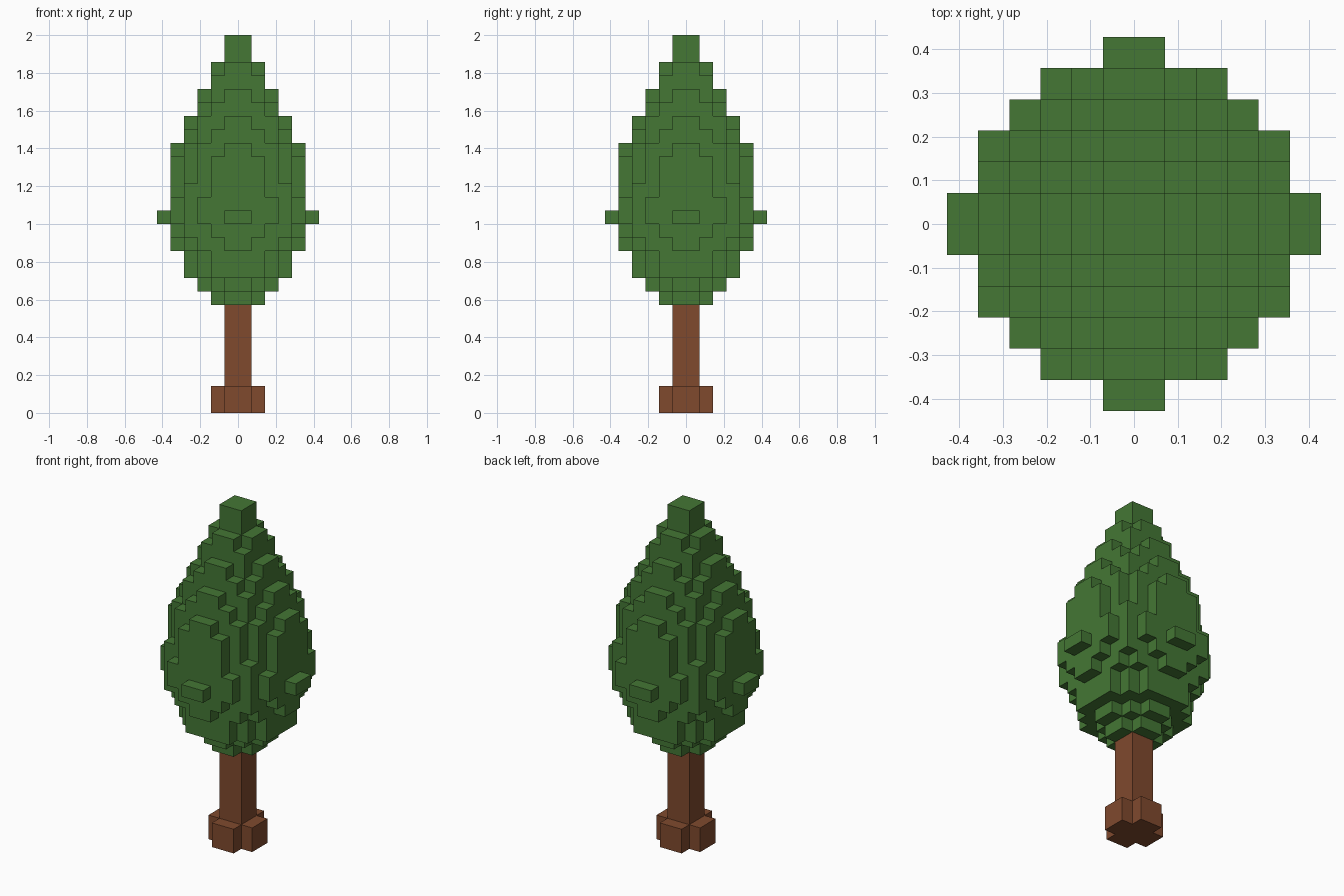
import bpy, bmesh, math
from mathutils import Vector

cube = bpy.data.objects.get("Cube")
if cube:
    bpy.data.objects.remove(cube, do_unlink=True)

U = 2 / 28  # edge length of one block


def material(name, rgb):
    m = bpy.data.materials.new(name)
    m.use_nodes = True
    m.diffuse_color = (*rgb, 1)
    bsdf = next(n for n in m.node_tree.nodes if n.type == 'BSDF_PRINCIPLED')
    bsdf.inputs["Base Color"].default_value = (*rgb, 1)
    bsdf.inputs["Roughness"].default_value = 0.9
    return m


def block_discs(layers):
    """Blocks of stacked discs, given as (first layer, layer count, radius)."""
    return {(x, y, z)
            for start, count, radius in layers
            for z in range(start, start + count)
            for x in range(-7, 7) for y in range(-7, 7)
            if math.hypot(x + 0.5, y + 0.5) < radius}


def build_blocks(name, blocks, mat):
    """Make the outer shell of a set of blocks and merge its flat areas."""
    bm = bmesh.new()
    verts = {}

    def vert(p):
        key = tuple(round(c) for c in p)
        if key not in verts:
            verts[key] = bm.verts.new(Vector(key) * U)
        return verts[key]

    for block in blocks:
        for axis in range(3):
            for side in (0, 1):
                step = Vector((0, 0, 0))
                step[axis] = 2 * side - 1
                if tuple(round(b + s) for b, s in zip(block, step)) in blocks:
                    continue
                a, b = Vector((0, 0, 0)), Vector((0, 0, 0))
                a[(axis + 1) % 3] = 1
                b[(axis + 2) % 3] = 1
                base = Vector(block)
                base[axis] += side
                quad = [base, base + a, base + a + b, base + b]
                bm.faces.new([vert(p) for p in (quad if side else quad[::-1])])

    bmesh.ops.dissolve_limit(bm, angle_limit=0.02, verts=bm.verts[:], edges=bm.edges[:])
    mesh = bpy.data.meshes.new(name)
    bm.to_mesh(mesh)
    bm.free()
    mesh.materials.append(mat)
    obj = bpy.data.objects.new(name, mesh)
    bpy.context.collection.objects.link(obj)
    return obj


# Trunk with a cross-shaped foot
bark = material("bark brown", (0.214, 0.068, 0.027))
build_blocks("trunk", block_discs([(0, 2, 1.8), (2, 6, 1.0)]), bark)

# Teardrop crown, widest at the middle
leaf = material("leaf green", (0.058, 0.184, 0.035))
crown = [(8, 1, 1.8), (9, 1, 2.7), (10, 2, 4.0), (12, 1, 4.6), (13, 1, 5.0),
         (14, 1, 5.6), (15, 1, 5.3), (16, 1, 5.0), (17, 2, 4.8), (19, 1, 4.6),
         (20, 1, 4.0), (21, 1, 3.6), (22, 1, 3.2), (23, 1, 2.7), (24, 1, 2.3),
         (25, 1, 1.8), (26, 2, 1.0)]
build_blocks("crown", block_discs(crown), leaf)
